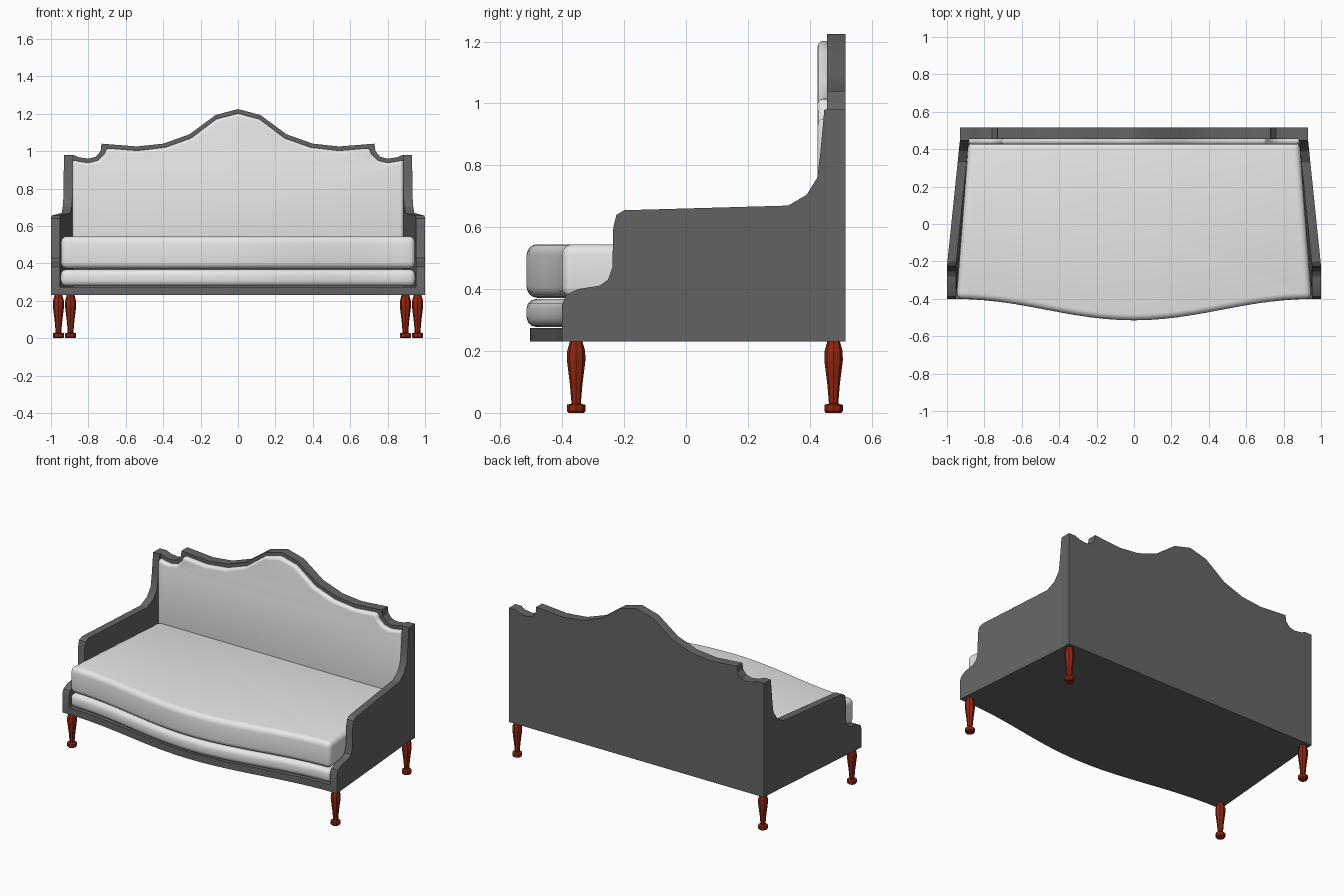
import bpy, bmesh, math
from mathutils import Matrix

cube = bpy.data.objects.get("Cube")
if cube:
    bpy.data.objects.remove(cube)


def material(name, rgb):
    m = bpy.data.materials.new(name)
    m.use_nodes = True
    m.diffuse_color = (*rgb, 1)
    m.node_tree.nodes["Principled BSDF"].inputs["Base Color"].default_value = (*rgb, 1)
    return m


frame_grey = material("frame grey", (0.13, 0.13, 0.13))
fabric_white = material("fabric white", (0.8, 0.8, 0.8))
leg_red = material("leg red", (0.28, 0.02, 0.006))


def prism(name, outline, place, a, b, mat, bevel=0, segments=3):
    """Solid from a 2D outline swept between a and b; place(u, v, w) gives xyz."""
    bm = bmesh.new()
    ends = [[bm.verts.new(place(u, v, w)) for u, v in outline] for w in (a, b)]
    bm.faces.new(ends[0])
    bm.faces.new(ends[1])
    n = len(outline)
    for i in range(n):
        j = (i + 1) % n
        bm.faces.new((ends[0][i], ends[0][j], ends[1][j], ends[1][i]))
    bmesh.ops.recalc_face_normals(bm, faces=bm.faces)
    return finish(name, bm, mat, bevel, segments)


def finish(name, bm, mat, bevel=0, segments=3, smooth=True):
    me = bpy.data.meshes.new(name)
    bm.to_mesh(me)
    bm.free()
    me.materials.append(mat)
    ob = bpy.data.objects.new(name, me)
    bpy.context.collection.objects.link(ob)
    bpy.ops.object.select_all(action='DESELECT')
    ob.select_set(True)
    bpy.context.view_layer.objects.active = ob
    if bevel:
        mod = ob.modifiers.new("soft edge", 'BEVEL')
        mod.width, mod.segments = bevel, segments
        mod.limit_method, mod.angle_limit = 'ANGLE', math.radians(50)
        bpy.ops.object.modifier_apply(modifier=mod.name)
    if smooth:
        bpy.ops.object.shade_smooth_by_angle(angle=math.radians(40 if bevel else 25))
    return ob


def mirrored(half):
    """Close a right-hand outline that starts on the centre line."""
    return half + [(-x, z) for x, z in reversed(half) if x > 0]


# Shaped back panel
crest = [(0, 1.225), (0.12, 1.193), (0.26, 1.09), (0.4, 1.04), (0.54, 1.025),
         (0.73, 1.04), (0.735, 1.0), (0.76, 0.97), (0.8, 0.96), (0.85, 0.967),
         (0.88, 0.98), (0.93, 0.98)]
upright = lambda u, v, w: (u, w, v)
prism("back_panel", mirrored(crest + [(0.93, 0.23)]), upright, 0.455, 0.515, frame_grey)

# Padded back, set inside the crest
pad = [(0, 1.202), (0.115, 1.172), (0.25, 1.07), (0.39, 1.02), (0.54, 1.003),
       (0.705, 1.017), (0.715, 0.985), (0.75, 0.95), (0.8, 0.938), (0.85, 0.945),
       (0.885, 0.955), (0.885, 0.4)]
prism("back_cushion", mirrored(pad), upright, 0.425, 0.475, fabric_white, 0.018)

# Swept arms, splayed toward the front
arm = [(-0.4, 0.23), (-0.4, 0.35), (-0.388, 0.38), (-0.35, 0.4), (-0.28, 0.411),
       (-0.252, 0.43), (-0.238, 0.47), (-0.235, 0.6), (-0.225, 0.64), (-0.2, 0.655),
       (0.33, 0.67), (0.39, 0.705), (0.424, 0.76), (0.433, 0.83), (0.447, 0.98),
       (0.46, 0.98), (0.46, 0.23)]


def outer(y):
    return min(1.0, 0.93 + 0.07 * (0.455 - y) / 0.68)


for side, s in (("left", 1), ("right", -1)):
    prism(side + "_arm", arm,
          lambda y, z, w: (s * (min(outer(y), 0.93 if y > 0.455 else 1) - w), y, z),
          0, 0.048, frame_grey)


# Bowed seat outline, shared by rail and cushions
def seat_outline(front_half, back_half, back_y, bow):
    n = 24
    front = []
    for i in range(n + 1):
        x = front_half * (2 * i / n - 1)
        front.append((x, -0.4 - bow * math.cos(math.pi * x / (2 * front_half)) ** 2))
    return front + [(back_half, back_y), (-back_half, back_y)]


flat = lambda u, v, w: (u, v, w)
prism("seat_rail", seat_outline(0.97, 0.91, 0.5, 0.105), flat, 0.23, 0.275, frame_grey)
cushion = seat_outline(0.95, 0.885, 0.44, 0.115)
prism("lower_cushion", cushion, flat, 0.278, 0.368, fabric_white, 0.03)
prism("seat_cushion", cushion, flat, 0.372, 0.545, fabric_white, 0.034, 4)

# Turned legs
rings = [(0.0, 0.025), (0.006, 0.03), (0.026, 0.03), (0.03, 0.015),
         (0.09, 0.02), (0.17, 0.03), (0.2, 0.029), (0.232, 0.02)]


def leg(name, x, y, sides=8):
    bm = bmesh.new()
    loops = []
    for z, r in rings:
        loops.append([bm.verts.new((x + r * math.cos(math.tau * k / sides),
                                    y + r * math.sin(math.tau * k / sides), z))
                      for k in range(sides)])
    for lo, hi in zip(loops, loops[1:]):
        for k in range(sides):
            m = (k + 1) % sides
            bm.faces.new((lo[k], lo[m], hi[m], hi[k]))
    bm.faces.new(loops[0][::-1])
    bm.faces.new(loops[-1])
    finish(name, bm, leg_red, smooth=False)


for side, s in (("left", 1), ("right", -1)):
    leg("front_" + side + "_leg", s * 0.96, -0.355)
    leg("back_" + side + "_leg", s * 0.895, 0.477)
